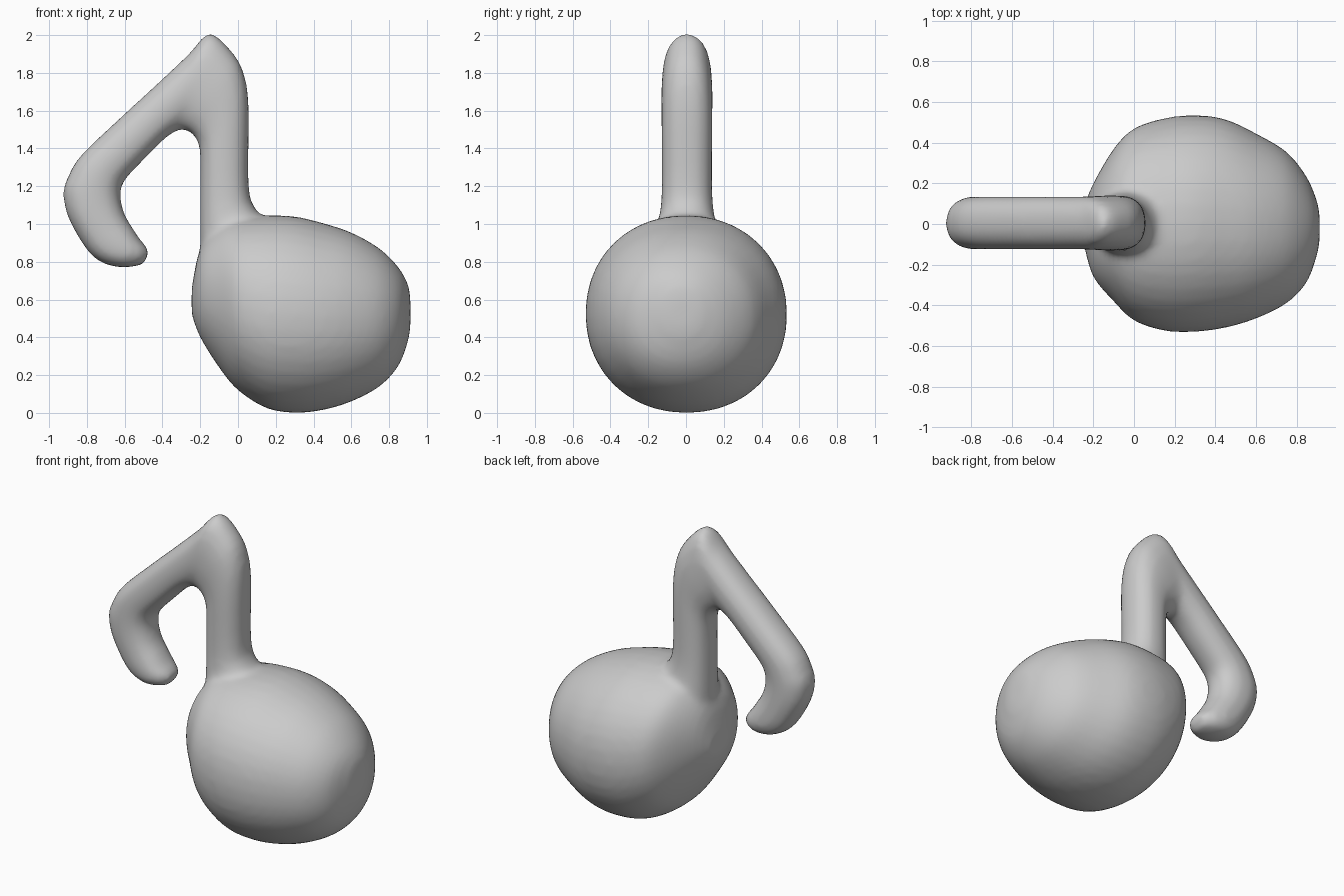
import bpy
import bmesh
import math
from mathutils import Vector

if "Cube" in bpy.data.objects:
    bpy.data.objects.remove(bpy.data.objects["Cube"], do_unlink=True)

grey = bpy.data.materials.new("soft grey")
grey.use_nodes = True
colour = (0.6, 0.6, 0.6, 1)
grey.diffuse_color = colour
grey.node_tree.nodes["Principled BSDF"].inputs["Base Color"].default_value = colour


def smooth_path(rows, steps=4):
    """Catmull-Rom interpolation through the section rows."""
    rows = [Vector(r) for r in rows]
    padded = [rows[0]] + rows + [rows[-1]]
    result = []
    for a, b, c, d in zip(padded, padded[1:], padded[2:], padded[3:]):
        for i in range(steps):
            t = i / steps
            result.append(b + (c - a) * t / 2
                          + (a * 2 - b * 5 + c * 4 - d) * t * t / 2
                          + (b * 3 - a - c * 3 + d) * t ** 3 / 2)
    return result + [rows[-1]]


def loft(bm, rows, power, sides=40):
    """Skin sections given as outer x, z, inner x, z, back y, front y."""
    rings = []
    for ox, oz, ix, iz, back, front in smooth_path(rows):
        ring = []
        for k in range(sides):
            angle = math.tau * k / sides
            c, s = math.cos(angle), math.sin(angle)
            u = math.copysign(abs(c) ** (2 / power), c)
            v = math.copysign(abs(s) ** (2 / power), s)
            ring.append(bm.verts.new(((ox + ix) / 2 + u * (ox - ix) / 2,
                                      (back + front) / 2 + v * (back - front) / 2,
                                      (oz + iz) / 2 + u * (oz - iz) / 2)))
        rings.append(ring)
    for r, q in zip(rings, rings[1:]):
        for k in range(sides):
            n = (k + 1) % sides
            bm.faces.new((r[k], r[n], q[n], q[k]))
    bm.faces.new(rings[0])
    bm.faces.new(rings[-1][::-1])


bm = bmesh.new()

# Rounded head: x, top, bottom, back, front
head = [(-.245, .66, .52, .09, -.11), (-.2, .87, .4, .2, -.26),
        (-.1, .99, .24, .37, -.38), (0, 1.03, .12, .47, -.475),
        (.15, 1.045, .025, .52, -.525), (.3, 1.04, 0, .535, -.53),
        (.45, 1.005, .015, .515, -.51), (.6, .955, .06, .445, -.465),
        (.75, .87, .14, .355, -.39), (.85, .77, .25, .23, -.285),
        (.9, .68, .38, .11, -.15), (.913, .6, .46, .04, -.08)]
loft(bm, [(x, hi, x, lo, b, f) for x, hi, lo, b, f in head], 2.1)

# Flared stem, folded beam and curled tip: outer x, z, inner x, z, half depth
stem = [(.2, .96, -.2, .72, .2), (.1, 1.07, -.2, .92, .155),
        (.057, 1.2, -.2, 1.1, .135), (.057, 1.62, -.2, 1.36, .135),
        (.03, 1.8, -.215, 1.44, .135), (-.03, 1.91, -.25, 1.485, .135),
        (-.15, 2.01, -.3, 1.5, .13), (-.26, 1.9, -.34, 1.485, .13),
        (-.43, 1.74, -.39, 1.45, .13), (-.62, 1.565, -.47, 1.37, .13),
        (-.83, 1.365, -.59, 1.245, .13), (-.9, 1.25, -.618, 1.19, .13),
        (-.925, 1.17, -.622, 1.14, .13), (-.905, 1.05, -.61, 1.08, .13),
        (-.835, .915, -.59, 1.03, .13), (-.765, .825, -.555, .975, .13),
        (-.68, .78, -.52, .92, .125), (-.59, .77, -.485, .88, .105),
        (-.5, .785, -.47, .85, .06)]
loft(bm, [(ox, oz, ix, iz, d + .005, .005 - d) for ox, oz, ix, iz, d in stem], 2.3)

bmesh.ops.recalc_face_normals(bm, faces=bm.faces)
mesh = bpy.data.meshes.new("music_note")
bm.to_mesh(mesh)
bm.free()
note = bpy.data.objects.new("music_note", mesh)
bpy.context.collection.objects.link(note)
mesh.materials.append(grey)

# Fuse the parts into one skin with a soft joint
fuse = note.modifiers.new("fuse", 'REMESH')
fuse.mode = 'VOXEL'
fuse.voxel_size = 0.022
fuse.use_smooth_shade = True
soften = note.modifiers.new("soften", 'SMOOTH')
soften.factor = 0.5
soften.iterations = 8
